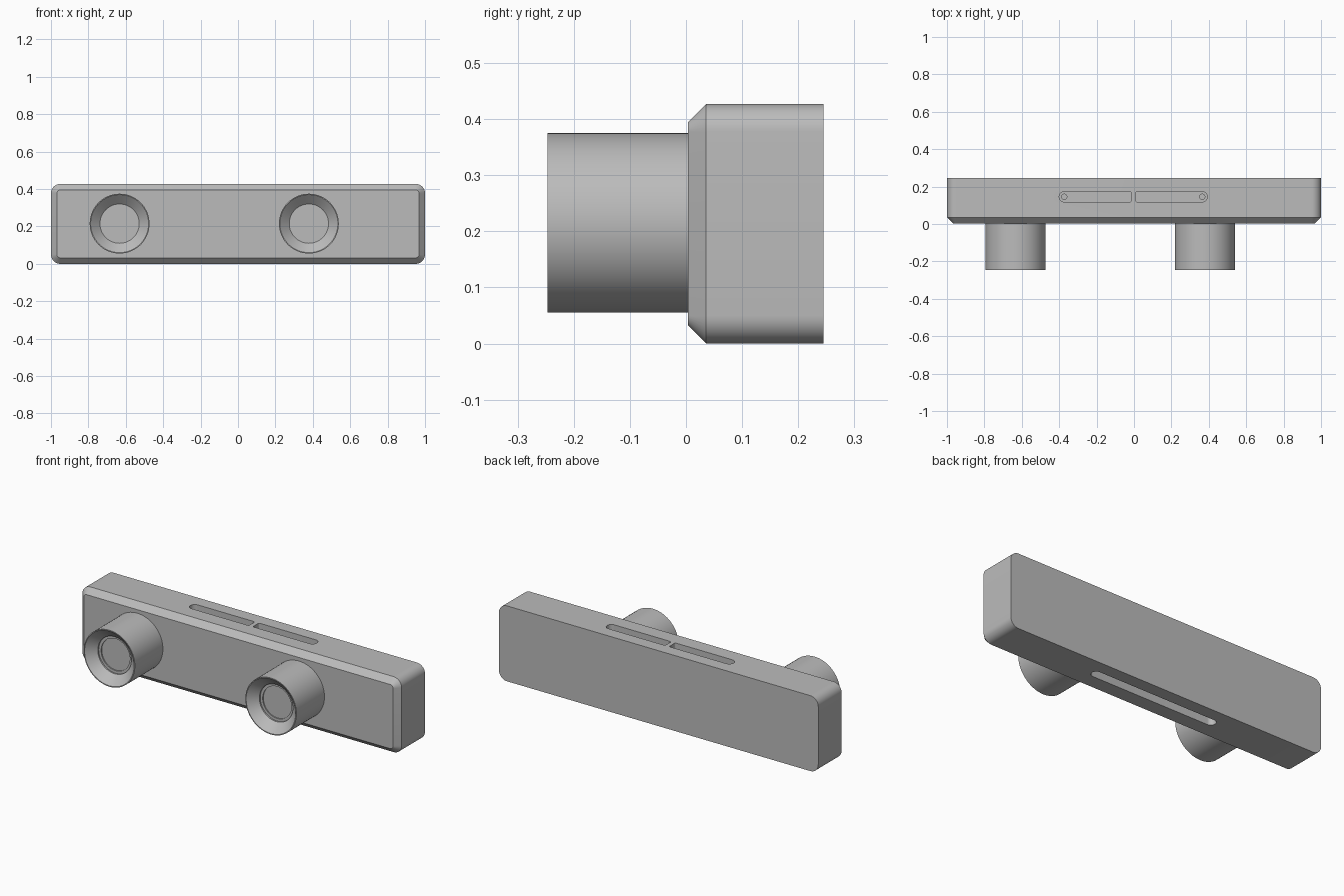
import bpy, bmesh, math
from mathutils import Matrix

cube = bpy.data.objects.get("Cube")
if cube:
    bpy.data.objects.remove(cube, do_unlink=True)

grey = bpy.data.materials.new("satin grey")
grey.use_nodes = True
tone = (0.5, 0.5, 0.5, 1)
grey.diffuse_color = tone
grey.node_tree.nodes["Principled BSDF"].inputs["Base Color"].default_value = tone


def outline(x0, x1, y0, y1, left, right, steps=10):
    """Rounded rectangle with separate corner radii on its two ends."""
    corners = [(x1 - right, y1 - right, right, 0), (x0 + left, y1 - left, left, 1),
               (x0 + left, y0 + left, left, 2), (x1 - right, y0 + right, right, 3)]
    return [(cx + r * math.cos(a), cy + r * math.sin(a))
            for cx, cy, r, q in corners
            for a in [(q + i / steps) * math.pi / 2 for i in range(steps + 1)]]


def loft(name, rings, matrix=None):
    """Bridge a stack of matching (points, height) rings and cap both ends."""
    bm = bmesh.new()
    loops = [[bm.verts.new((x, y, h)) for x, y in pts] for pts, h in rings]
    n = len(loops[0])
    for a, b in zip(loops, loops[1:]):
        for i in range(n):
            bm.faces.new((a[i], a[(i + 1) % n], b[(i + 1) % n], b[i]))
    bm.faces.new(loops[0][::-1])
    bm.faces.new(loops[-1])
    if matrix:
        bm.transform(matrix)
    bmesh.ops.recalc_face_normals(bm, faces=bm.faces)
    mesh = bpy.data.meshes.new(name)
    bm.to_mesh(mesh)
    bm.free()
    mesh.materials.append(grey)
    obj = bpy.data.objects.new(name, mesh)
    bpy.context.collection.objects.link(obj)
    return obj


def smooth(obj):
    bpy.ops.object.select_all(action='DESELECT')
    obj.select_set(True)
    bpy.context.view_layer.objects.active = obj
    bpy.ops.object.shade_smooth_by_angle(angle=math.radians(30))


def circle(r, n=64):
    return [(r * math.cos(math.tau * i / n), r * math.sin(math.tau * i / n)) for i in range(n)]


# Stands a stack up so that its height runs toward the front
to_front = Matrix.Rotation(math.pi / 2, 4, 'X')

# Body: rounded bar with a chamfer around the front
H, C = 0.427, 0.032
full = outline(-1, 1, 0, H, 0.05, 0.05)
inset = outline(-1 + C, 1 - C, C, H - C, 0.018, 0.018)
body = loft("body", [(full, -0.245), (full, -0.036), (inset, -0.004)], to_front)

# Slot cutters: two on top with a small hole at the outer end, one below
Y0, Y1, R = 0.118, 0.173, 0.027
cutters = []
for side, x0, x1, l, r in (("right", -0.4, -0.015, R, 0.008), ("left", 0.01, 0.392, 0.008, R)):
    pts = outline(x0, x1, Y0, Y1, l, r)
    cutters.append(loft(side + "_slot_cutter", [(pts, H - 0.05), (pts, H + 0.05)]))
    hole_x = x0 + R if side == "right" else x1 - R
    place = Matrix.Translation((hole_x, (Y0 + Y1) / 2, 0))
    cutters.append(loft(side + "_hole_cutter",
                        [(circle(0.014, 24), H - 0.09), (circle(0.014, 24), H - 0.04)], place))
pts = outline(-0.4, 0.392, Y0, Y1, R, R)
cutters.append(loft("bottom_slot_cutter", [(pts, -0.05), (pts, 0.05)]))

# Apply the cuts in turn, then drop the cutters
for cutter in cutters:
    cutter.hide_render = True
    mod = body.modifiers.new("slot", 'BOOLEAN')
    mod.operation, mod.solver, mod.object = 'DIFFERENCE', 'EXACT', cutter
    bpy.context.view_layer.objects.active = body
    bpy.ops.object.modifier_apply(modifier=mod.name)
    bpy.data.objects.remove(cutter, do_unlink=True)
smooth(body)

# Lens barrels: conical mouth, stepped ring and flat glass disc
profile = [(0.16, -0.01), (0.16, 0.247), (0.155, 0.247), (0.105, 0.2),
           (0.105, 0.192), (0.09, 0.192), (0.09, 0.186)]
for name, x in (("right_lens", -0.633), ("left_lens", 0.379)):
    place = Matrix.Translation((x, 0, 0.215)) @ to_front
    smooth(loft(name, [(circle(r), h) for r, h in profile], place))
